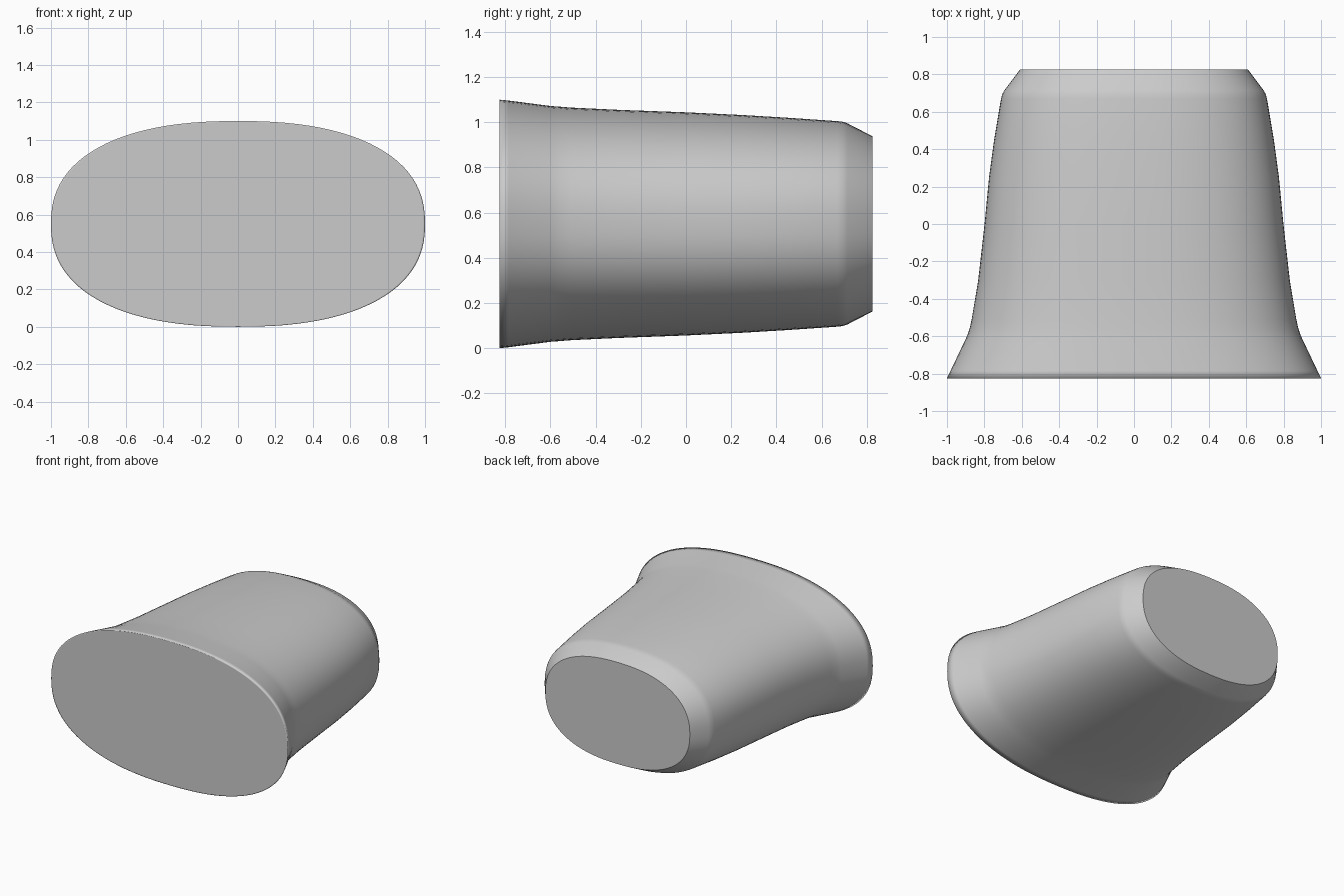
import bpy, bmesh, math

if "Cube" in bpy.data.objects:
    bpy.data.objects.remove(bpy.data.objects["Cube"])

SIDES = 96
CENTRE_Z = 0.55
POWER = 2.35  # superellipse exponent of the cross-section

# Stations from front to back: y, half width, half height
STATIONS = [
    (-0.825, 0.990, 0.545),   # thin lip on the front face
    (-0.825, 1.000, 0.550),
    (-0.785, 0.981, 0.546),
    (-0.600, 0.893, 0.522),
    (-0.560, 0.879, 0.519),
    (-0.510, 0.868, 0.515),
    (-0.300, 0.833, 0.505),
    (0.000, 0.799, 0.494),
    (0.250, 0.775, 0.482),
    (0.450, 0.748, 0.470),
    (0.670, 0.711, 0.455),
    (0.695, 0.704, 0.452),
    (0.715, 0.693, 0.445),
    (0.825, 0.610, 0.388),
]


def section(bm, y, half_w, half_h):
    """One rounded-oval ring of vertices facing along y."""
    ring = []
    for i in range(SIDES):
        a = 2 * math.pi * i / SIDES
        c, s = math.cos(a), math.sin(a)
        x = math.copysign(abs(c) ** (2 / POWER), c) * half_w
        z = math.copysign(abs(s) ** (2 / POWER), s) * half_h
        ring.append(bm.verts.new((x, y, CENTRE_Z + z)))
    return ring


# Flared body lofted through the stations
bm = bmesh.new()
rings = [section(bm, *st) for st in STATIONS]
for a, b in zip(rings, rings[1:]):
    for i in range(SIDES):
        j = (i + 1) % SIDES
        bm.faces.new((a[i], a[j], b[j], b[i])).smooth = True

# Flat end caps with crisp edges
for ring in (rings[0], rings[-1]):
    bm.faces.new(ring).smooth = False
bmesh.ops.recalc_face_normals(bm, faces=bm.faces)

mesh = bpy.data.meshes.new("flared_body")
bm.to_mesh(mesh)
bm.free()
body = bpy.data.objects.new("flared_body", mesh)
bpy.context.collection.objects.link(body)
